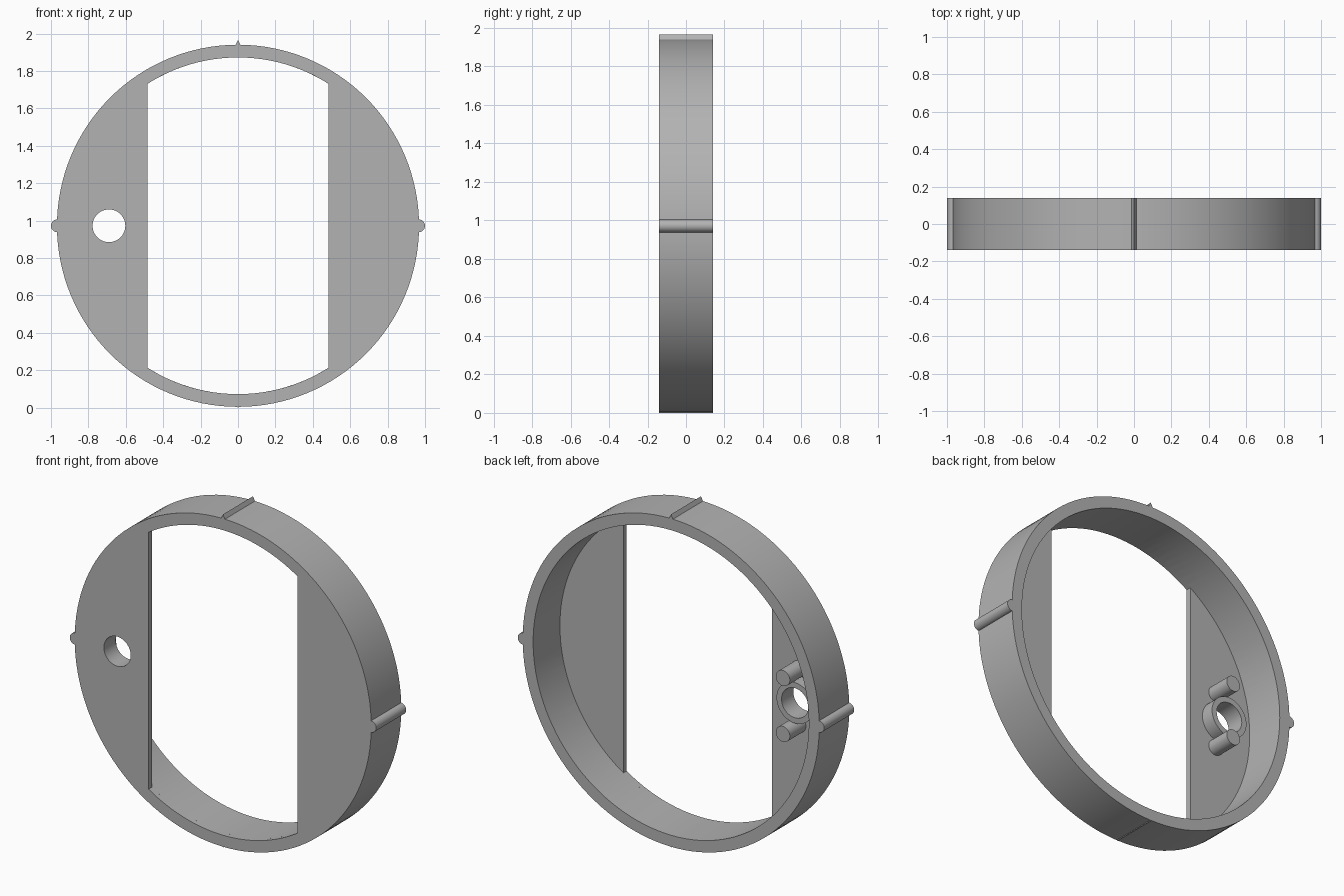
import bpy, bmesh, math

if "Cube" in bpy.data.objects:
    bpy.data.objects.remove(bpy.data.objects["Cube"])

CZ = 0.972               # height of the ring axis
FRONT, BACK = -0.14, 0.14
PLATE = -0.11            # rear face of the front plate
OUTER, INNER = 0.968, 0.90
HALF = 0.485             # half width of the opening
HOLE_X, HOLE_R = -0.69, 0.0875

grey = bpy.data.materials.new("plain grey")
grey.use_nodes = True
COLOUR = (0.45, 0.45, 0.45, 1)
grey.diffuse_color = COLOUR
grey.node_tree.nodes["Principled BSDF"].inputs["Base Color"].default_value = COLOUR


def circle(x, z, r, n):
    return [(x + r * math.cos(2 * math.pi * i / n), z + r * math.sin(2 * math.pi * i / n))
            for i in range(n)]


def opening(n=32):
    """Outline with straight sides and arched top and bottom."""
    a = math.acos(HALF / INNER)
    arc = [a + (math.pi - 2 * a) * i / n for i in range(n + 1)]
    pts = [(INNER * math.cos(t), INNER * math.sin(t)) for t in arc]
    pts += [(-x, -z) for x, z in pts]
    return [(x, CZ + z) for x, z in pts]


def extrude(name, loops, y0, y1):
    """Fill an outline, with any holes, and extrude it from y0 to y1."""
    bm = bmesh.new()
    edges = []
    for loop in loops:
        vs = [bm.verts.new((x, y0, z)) for x, z in loop]
        edges += [bm.edges.new((v, vs[i - 1])) for i, v in enumerate(vs)]
    bmesh.ops.triangle_fill(bm, edges=edges, use_beauty=True, normal=(0, -1, 0))
    grown = bmesh.ops.extrude_face_region(bm, geom=bm.faces[:], use_keep_orig=True)
    moved = [g for g in grown["geom"] if isinstance(g, bmesh.types.BMVert)]
    bmesh.ops.translate(bm, vec=(0, y1 - y0, 0), verts=moved)
    bmesh.ops.recalc_face_normals(bm, faces=bm.faces[:])
    mesh = bpy.data.meshes.new(name)
    bm.to_mesh(mesh)
    bm.free()
    mesh.materials.append(grey)
    obj = bpy.data.objects.new(name, mesh)
    bpy.context.collection.objects.link(obj)
    return obj


def smooth(obj):
    bpy.ops.object.select_all(action="DESELECT")
    obj.select_set(True)
    bpy.context.view_layer.objects.active = obj
    bpy.ops.object.shade_smooth_by_angle(angle=math.radians(30))


# Front plate and deep rim, merged into one housing
housing = extrude("housing", [circle(0, CZ, OUTER, 128), opening(),
                              circle(HOLE_X, CZ, HOLE_R, 48)], FRONT, PLATE)
rim = extrude("rim", [circle(0, CZ, OUTER, 128), circle(0, CZ, INNER, 128)], PLATE, BACK)
union = housing.modifiers.new("union", "BOOLEAN")
union.operation = "UNION"
union.solver = "EXACT"
union.object = rim
bpy.context.view_layer.objects.active = housing
bpy.ops.object.modifier_apply(modifier="union")
bpy.data.objects.remove(rim)
smooth(housing)

# Round ribs on both sides of the rim
for side, sign in (("left", 1), ("right", -1)):
    smooth(extrude(side + "_rib", [circle(sign * 0.966, CZ, 0.034, 32)], FRONT, BACK))

# Pointed marker ridge on top and a slight one underneath
extrude("top_ridge", [[(-0.017, 1.93), (0.017, 1.93), (0, 1.965)]], FRONT, BACK)
extrude("bottom_ridge", [[(-0.012, 0.015), (0.012, 0.015), (0, 0)]], FRONT, BACK)

# Collar around the hole, with a pin above and below
smooth(extrude("hole_collar", [circle(HOLE_X, CZ, 0.12, 48),
                               circle(HOLE_X, CZ, HOLE_R, 48)], PLATE, -0.03))
for place, sign in (("upper", 1), ("lower", -1)):
    smooth(extrude(place + "_pin", [circle(-0.66, CZ + sign * 0.165, 0.046, 32)], PLATE, 0.04))
